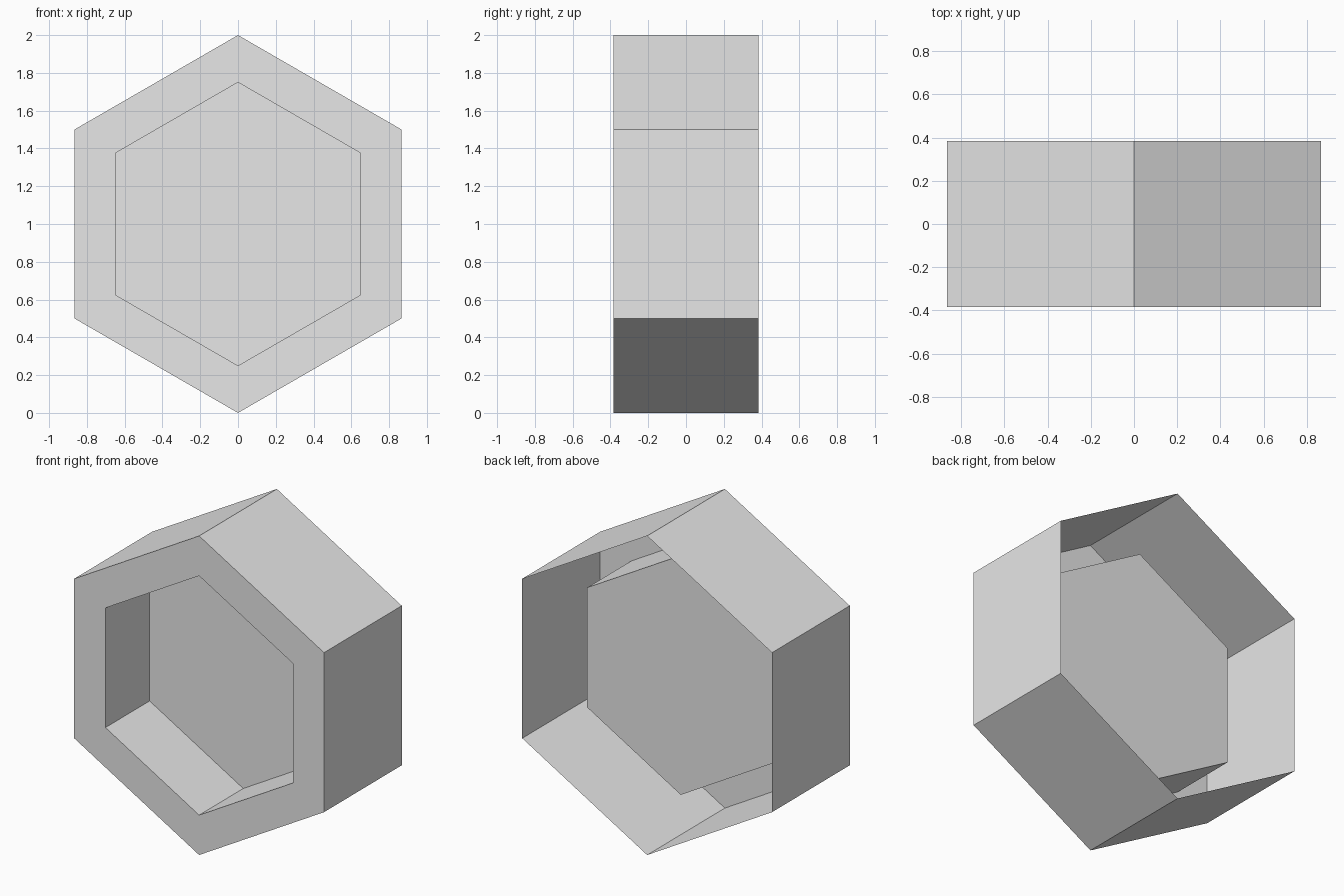
import bpy
import bmesh
from math import sin, cos, pi

cube = bpy.data.objects.get("Cube")
if cube:
    bpy.data.objects.remove(cube, do_unlink=True)

SIDES = 6
OUTER, INNER = 1.0, 0.75
FRONT, BACK, FLOOR = -0.385, 0.385, 0.052

grey = bpy.data.materials.new("light grey")
grey.use_nodes = True
grey.diffuse_color = (0.8, 0.8, 0.8, 1)
grey.node_tree.nodes["Principled BSDF"].inputs["Base Color"].default_value = (0.8, 0.8, 0.8, 1)

bm = bmesh.new()


def ring(radius, y):
    """Hexagon of vertices with a point at the top."""
    angles = [2 * pi * i / SIDES for i in range(SIDES)]
    return [bm.verts.new((radius * sin(a), y, 1 + radius * cos(a))) for a in angles]


def bridge(a, b):
    for i in range(SIDES):
        j = (i + 1) % SIDES
        bm.faces.new((a[i], a[j], b[j], b[i]))


# Thin shell open at the back: outer wall, front rim, pocket wall, pocket floor
rings = [ring(OUTER, BACK), ring(OUTER, FRONT), ring(INNER, FRONT), ring(INNER, FLOOR)]
for a, b in zip(rings, rings[1:]):
    bridge(a, b)
bm.faces.new(rings[-1])

# Make the rim and floor face forward, with the walls consistent
bmesh.ops.recalc_face_normals(bm, faces=bm.faces[:])
bm.normal_update()
bm.faces.ensure_lookup_table()
if bm.faces[-1].normal.y > 0:
    bmesh.ops.reverse_faces(bm, faces=bm.faces[:])

mesh = bpy.data.meshes.new("hexagonal_shelf")
bm.to_mesh(mesh)
bm.free()
mesh.materials.append(grey)
shelf = bpy.data.objects.new("hexagonal_shelf", mesh)
bpy.context.collection.objects.link(shelf)
